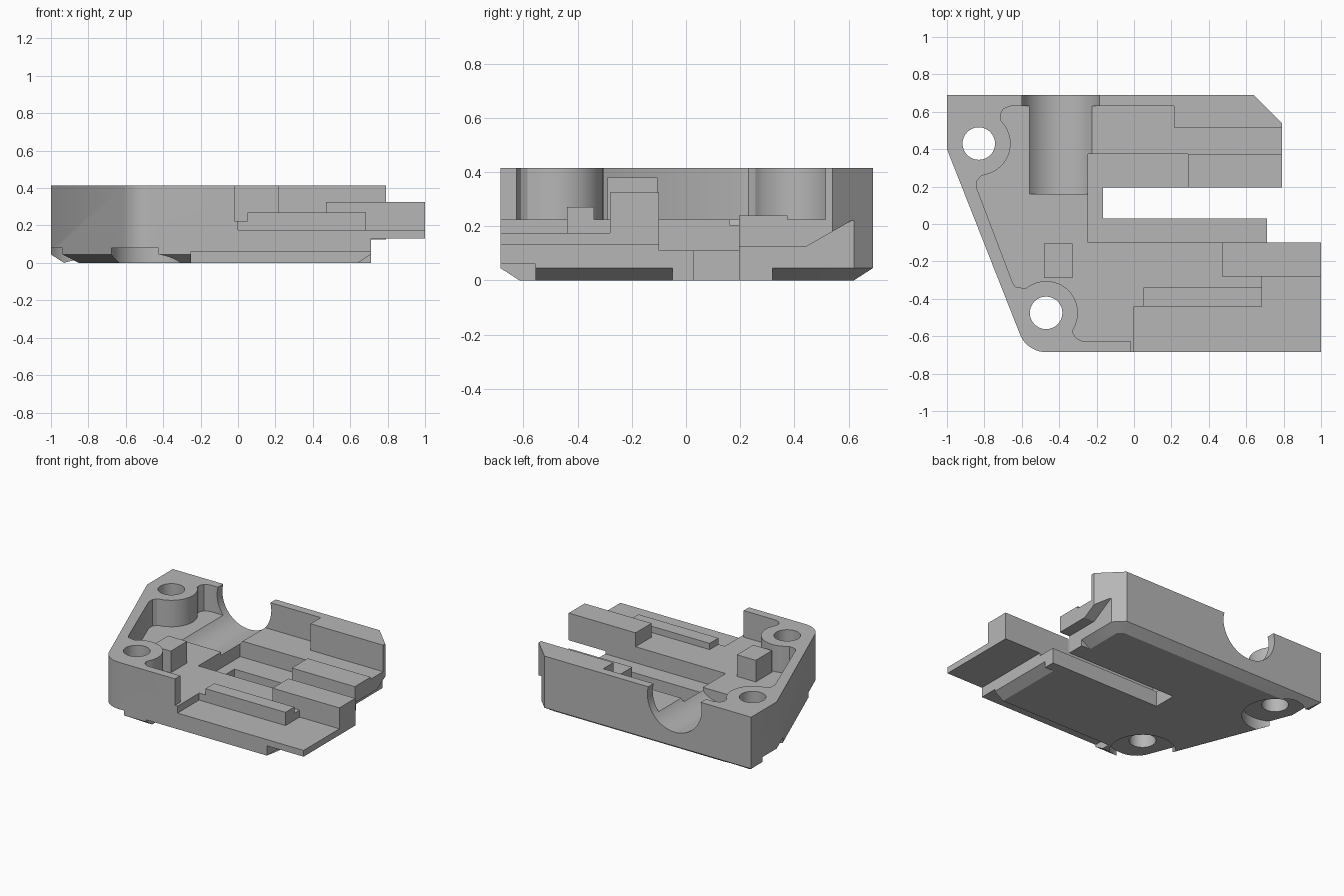
import bpy, bmesh
from math import cos, sin, radians
from mathutils import Vector, Matrix

if "Cube" in bpy.data.objects:
    bpy.data.objects.remove(bpy.data.objects["Cube"], do_unlink=True)

grey = bpy.data.materials.new("plain grey")
grey.use_nodes = True
grey.diffuse_color = (0.47, 0.47, 0.47, 1)
grey.node_tree.nodes["Principled BSDF"].inputs["Base Color"].default_value = (0.47, 0.47, 0.47, 1)


def arc(cx, cy, r, a0, a1, n=20):
    steps = [radians(a0 + (a1 - a0) * i / n) for i in range(n + 1)]
    return [(cx + r * cos(a), cy + r * sin(a)) for a in steps]


def loft(name, rings):
    """Solid through rings of 3D points that share one vertex count."""
    bm = bmesh.new()
    loops = [[bm.verts.new(p) for p in ring] for ring in rings]
    n = len(loops[0])
    for low, high in zip(loops, loops[1:]):
        for i in range(n):
            j = (i + 1) % n
            bm.faces.new((low[i], low[j], high[j], high[i]))
    bm.faces.new(loops[0][::-1])
    bm.faces.new(loops[-1])
    bmesh.ops.recalc_face_normals(bm, faces=bm.faces[:])
    mesh = bpy.data.meshes.new(name)
    bm.to_mesh(mesh)
    bm.free()
    mesh.materials.append(grey)
    obj = bpy.data.objects.new(name, mesh)
    bpy.context.collection.objects.link(obj)
    return obj


def prism(name, pts, z0, z1):
    return loft(name, [[(x, y, z) for x, y in pts] for z in (z0, z1)])


def box(name, x0, x1, y0, y1, z0, z1):
    return prism(name, [(x0, y0), (x1, y0), (x1, y1), (x0, y1)], z0, z1)


def inset(pts, d):
    """Mitred inward offset of a counterclockwise outline."""
    out = []
    for i, p in enumerate(pts):
        p = Vector(p)
        a = (p - Vector(pts[i - 1])).normalized()
        b = (Vector(pts[(i + 1) % len(pts)]) - p).normalized()
        na, nb = Vector((-a.y, a.x)), Vector((-b.y, b.x))
        out.append(p + (na + nb) * d / (1 + na.dot(nb)))
    return [tuple(p) for p in out]


def combine(target, tool, operation):
    mod = target.modifiers.new("combine", "BOOLEAN")
    mod.operation = operation
    mod.solver = "EXACT"
    mod.object = tool
    bpy.ops.object.select_all(action="DESELECT")
    bpy.context.view_layer.objects.active = target
    target.select_set(True)
    bpy.ops.object.modifier_apply(modifier=mod.name)
    bpy.data.objects.remove(tool, do_unlink=True)


TOP, FLOOR, TROUGH = 0.415, 0.225, 0.11
FRONT, BACK, STEP = -0.685, 0.69, 0.71

# Main body with a chamfered underside edge
outline = [(-1, BACK), (-1, 0.4)] + arc(-0.47, -0.535, 0.15, 200, 270, 10)
outline += [(STEP, FRONT), (STEP, 0.62), (0.64, BACK)]
body = loft("housing_body", [
    [(x, y, 0) for x, y in inset(outline, 0.07)],
    [(x, y, 0.045) for x, y in outline],
    [(x, y, TOP) for x, y in outline]])

# Overhanging shelves on the open side, and square feet beside the slot
wing = prism("back_shelf", [(0.6, 0.19), (0.79, 0.19), (0.79, 0.54), (0.64, BACK), (0.6, BACK)], 0.125, TOP)
ramp = [(0.445, 0.1), (0.445, 0.125), (0.61, 0.22), (0.75, 0.22), (0.75, 0.1)]
combine(wing, loft("ramp_cut", [[(x, y, z) for y, z in ramp] for x in (STEP, 0.9)]), "DIFFERENCE")
for part in (wing,
             box("front_shelf", 0.6, 1, FRONT, -0.1, 0.13, TOP),
             box("foot_a", 0.6, STEP, -0.05, 0.03, 0, 0.06),
             box("foot_b", 0.6, STEP, 0.19, 0.32, 0, 0.06)):
    combine(body, part, "UNION")

# Open pocket that curves around the two screw bosses
screws = [(-0.83, 0.43), (-0.47, -0.475)]
pocket = [(-0.02, -0.8), (-0.02, -0.625), (-0.28, -0.625), (-0.31, -0.61), (-0.325, -0.585)]
pocket += arc(*screws[1], 0.17, -32, 130)
pocket += [(-0.61, -0.34), (-0.635, -0.335), (-0.65, -0.31), (-0.84, 0.19), (-0.84, 0.23), (-0.82, 0.255)]
pocket += arc(*screws[0], 0.17, -80, 45)
pocket += [(-0.715, 0.58), (-0.7, 0.615), (-0.66, 0.63), (0.215, 0.63),
           (0.215, 0.515), (1.2, 0.515), (1.2, -0.8)]

# Round bore through the back wall
bore = [(-0.392 + x, 0.36 + z) for x, z in arc(0, 0, 0.215, 0, 352.5, 47)]

cuts = [
    prism("pocket_cut", pocket, FLOOR, 0.6),
    box("ledge_cut", 0, 1.2, -0.8, -0.44, 0.175, 0.6),
    box("ledge_end_cut", 0.685, 1.2, -0.5, -0.28, 0.175, 0.6),
    box("trough_cut", -0.245, 1.2, -0.1, 0.195, TROUGH, 0.3),
    box("recess_cut", -0.245, 0.29, 0.1, 0.375, TROUGH, 0.3),
    box("slot_cut", -0.165, 1.2, 0.03, 0.195, -0.1, 0.3),
    box("underside_notch_cut", -0.25, 0.9, -0.8, -0.555, -0.1, 0.06),
    loft("bore_cut", [[(x, y, z) for x, z in bore] for y in (0.16, 0.8)]),
]
for x, y in screws:
    cuts.append(prism("screw_hole_cut", arc(x, y, 0.087, 0, 348.75, 31), -0.1, 0.6))
    cuts.append(prism("counterbore_cut", arc(x, y, 0.215, 0, 352.5, 47), -0.1, 0.08))
for cut in cuts:
    combine(body, cut, "DIFFERENCE")

# Raised details standing on the pocket floor
box("guide_rail", 0.05, 0.685, -0.44, -0.34, FLOOR, 0.27)
box("end_block", 0.47, 1, -0.28, -0.1, FLOOR, 0.325)
box("stop_block", -0.48, -0.33, -0.29, -0.105, FLOOR, 0.38)
box("back_pad", 0.29, 0.79, 0.195, 0.375, FLOOR, 0.24)

# Smooth the round walls, keep the edges sharp
bpy.ops.object.select_all(action="DESELECT")
body.select_set(True)
bpy.context.view_layer.objects.active = body
bpy.ops.object.shade_smooth_by_angle(angle=radians(25))
